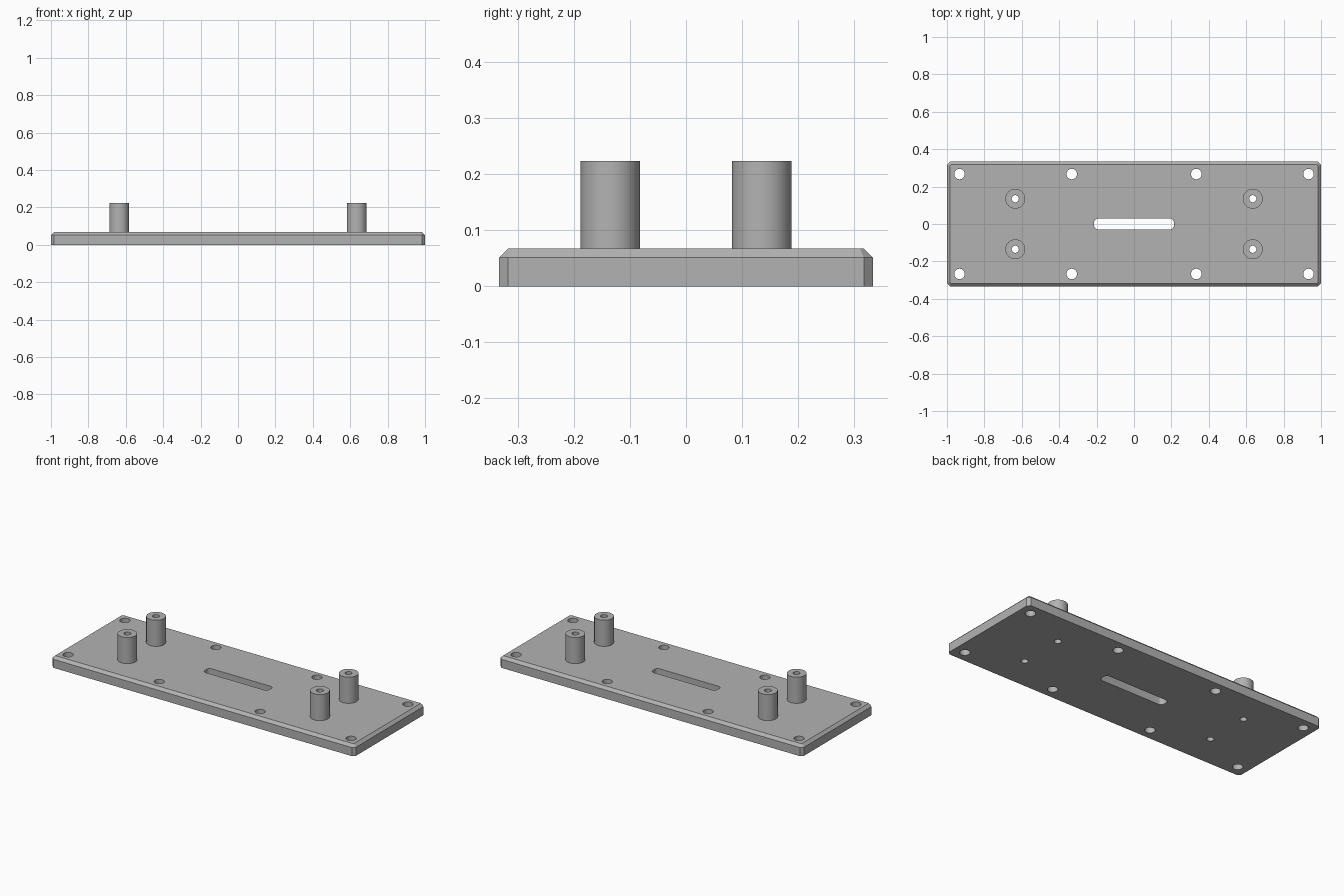
import bpy, bmesh
from math import radians
from mathutils import Matrix

cube = bpy.data.objects.get("Cube")
if cube:
    bpy.data.objects.remove(cube, do_unlink=True)

PLATE_TOP = 0.067
POST_TOP = 0.223
CHAMFER = 0.016
POSTS = [(x, y) for x in (-0.635, 0.635) for y in (-0.135, 0.135)]
SCREWS = [(x, y) for x in (-0.933, -0.333, 0.333, 0.933) for y in (-0.267, 0.267)]

grey = bpy.data.materials.new("plain grey")
grey.use_nodes = True
grey.diffuse_color = (0.45, 0.45, 0.45, 1)
grey.node_tree.nodes["Principled BSDF"].inputs["Base Color"].default_value = grey.diffuse_color


def make_object(name, bm):
    mesh = bpy.data.meshes.new(name)
    bm.normal_update()
    bm.to_mesh(mesh)
    bm.free()
    mesh.materials.append(grey)
    obj = bpy.data.objects.new(name, mesh)
    bpy.context.collection.objects.link(obj)
    return obj


def add_cylinder(bm, x, y, radius, bottom, top):
    bmesh.ops.create_cone(bm, cap_ends=True, segments=48, radius1=radius, radius2=radius,
                          depth=top - bottom,
                          matrix=Matrix.Translation((x, y, (bottom + top) / 2)))


def add_box(bm, half_x, half_y, bottom, top):
    place = Matrix.Translation((0, 0, (bottom + top) / 2))
    size = Matrix.Diagonal((2 * half_x, 2 * half_y, top - bottom, 1))
    return bmesh.ops.create_cube(bm, size=1, matrix=place @ size)["verts"]


def upright_edges(verts):
    edges = {e for v in verts for e in v.link_edges}
    return [e for e in edges if abs(e.verts[0].co.z - e.verts[1].co.z) > 0.01]


def cut_and_shade(obj, cutter):
    mod = obj.modifiers.new("holes", 'BOOLEAN')
    mod.operation = 'DIFFERENCE'
    mod.solver = 'EXACT'
    mod.object = cutter
    bpy.ops.object.select_all(action='DESELECT')
    bpy.context.view_layer.objects.active = obj
    obj.select_set(True)
    bpy.ops.object.modifier_apply(modifier=mod.name)
    bpy.ops.object.shade_smooth_by_angle(angle=radians(30))


# Base plate with clipped corners and a chamfered top rim
bm = bmesh.new()
verts = add_box(bm, 1, 0.333, 0, PLATE_TOP)
bmesh.ops.bevel(bm, geom=upright_edges(verts), offset=CHAMFER, segments=1, affect='EDGES')
rim = [e for e in bm.edges if all(v.co.z > PLATE_TOP - 0.001 for v in e.verts)]
bmesh.ops.bevel(bm, geom=rim, offset=CHAMFER, segments=1, affect='EDGES')
plate = make_object("base_plate", bm)

# Standoff posts
bm = bmesh.new()
for x, y in POSTS:
    add_cylinder(bm, x, y, 0.053, PLATE_TOP, POST_TOP)
posts = make_object("standoff_posts", bm)

# Cutter for screw holes, post bores and the rounded slot
bm = bmesh.new()
for x, y in SCREWS:
    add_cylinder(bm, x, y, 0.028, -0.1, 0.4)
for x, y in POSTS:
    add_cylinder(bm, x, y, 0.019, -0.1, 0.4)
slot = add_box(bm, 0.213, 0.029, -0.1, 0.4)
bmesh.ops.bevel(bm, geom=upright_edges(slot), offset=0.02, segments=6, profile=0.5, affect='EDGES')
cutter = make_object("hole_cutter", bm)
cutter.hide_render = True

for part in (plate, posts):
    cut_and_shade(part, cutter)
bpy.data.objects.remove(cutter, do_unlink=True)
